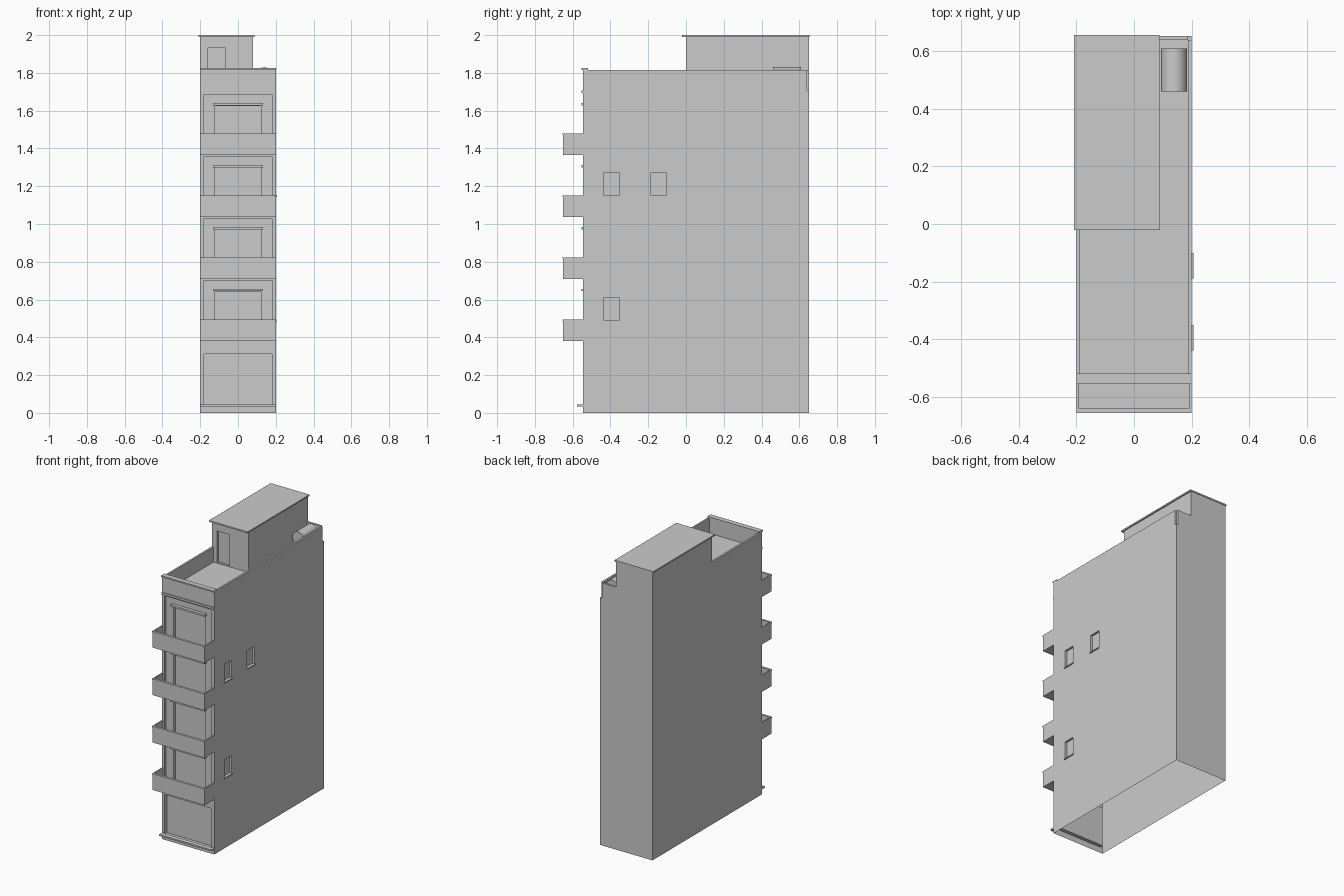
import bpy, bmesh, math

if "Cube" in bpy.data.objects:
    bpy.data.objects.remove(bpy.data.objects["Cube"])


def box(name, x0, x1, y0, y1, z0, z1):
    bm = bmesh.new()
    bmesh.ops.create_cube(bm, size=1)
    for v in bm.verts:
        v.co = ((x0 + x1) / 2 + v.co.x * (x1 - x0),
                (y0 + y1) / 2 + v.co.y * (y1 - y0),
                (z0 + z1) / 2 + v.co.z * (z1 - z0))
    me = bpy.data.meshes.new(name)
    bm.to_mesh(me)
    bm.free()
    ob = bpy.data.objects.new(name, me)
    bpy.context.collection.objects.link(ob)
    return ob


def cut(ob, boxes):
    """Subtract boxes from an object, then bake the result."""
    cutters = []
    for b in boxes:
        c = box("cutter", *b)
        c.hide_render = True
        m = ob.modifiers.new("cut", 'BOOLEAN')
        m.operation, m.solver, m.object = 'DIFFERENCE', 'EXACT', c
        cutters.append(c)
    dg = bpy.context.evaluated_depsgraph_get()
    me = bpy.data.meshes.new_from_object(ob.evaluated_get(dg))
    ob.modifiers.clear()
    ob.data = me
    for c in cutters:
        bpy.data.objects.remove(c)


FRONT, BACK, W = -0.545, 0.652, 0.2
ROOF = 1.71
FLOORS = [0.38 + 0.328 * i for i in range(4)]
WINDOWS = [(-0.435, 0.49), (-0.435, 1.15), (-0.185, 1.15)]

# Main block with roof well, facade recesses and side windows
cuts = [(-0.187, 0.187, -0.522, 0.638, ROOF, 2),        # roof well
        (-0.3, 0.08, 0.0, 0.8, ROOF, 2),                # space for stair house
        (0.187, 0.3, 0.638, 0.8, ROOF, 2),              # notch in back corner
        (-0.18, 0.18, -0.7, FRONT + 0.025, 0.04, 0.312)]  # garage
for z in FLOORS:
    cuts.append((-0.18, 0.18, -0.7, FRONT + 0.015, z + 0.012, z + 0.322))
    cuts.append((-0.122, 0.122, -0.7, FRONT + 0.035, z + 0.012, z + 0.262))
for y, z in WINDOWS:
    cuts.append((W - 0.015, 0.3, y, y + 0.08, z, z + 0.122))
body = box("building_block", -W, W, FRONT, BACK, 0, 1.815)
cut(body, cuts)

# The block is an open shell underneath
bm = bmesh.new()
bm.from_mesh(body.data)
under = [f for f in bm.faces if all(v.co.z < 1e-4 for v in f.verts)]
bmesh.ops.delete(bm, geom=under, context='FACES')
bm.to_mesh(body.data)
bm.free()

# Balconies, each with a slab, parapet walls and a rim, plus the door lintel
for i, z in enumerate(FLOORS, 1):
    t = z + 0.107
    box(f"balcony_slab_{i}", -W, W, -0.65, FRONT, z, z + 0.012)
    box(f"balcony_front_{i}", -W, W, -0.65, -0.641, z + 0.012, t)
    box(f"balcony_rim_{i}", -W, W, -0.655, -0.639, t, t + 0.008)
    for side, s in (("left", -1), ("right", 1)):
        a, b = sorted((s * W, s * 0.191))
        box(f"balcony_{side}_{i}", a, b, -0.641, FRONT, z + 0.012, t + 0.008)
    box(f"door_lintel_{i}", -0.132, 0.132, -0.552, FRONT + 0.015, z + 0.264, z + 0.277)

# Side window sills
for i, (y, z) in enumerate(WINDOWS, 1):
    box(f"window_sill_{i}", W - 0.015, 0.206, y - 0.004, y + 0.084, z - 0.007, z)

# Facade trims
box("entrance_step", -W, W, -0.577, FRONT, 0.034, 0.044)
box("facade_cornice", -W, W, -0.552, FRONT, 1.694, 1.708)
box("parapet_cap", -W, W, -0.554, -0.518, 1.815, 1.825)

# Stair house on the roof
house = box("stair_house", -W, 0.08, 0.0, BACK, ROOF, 1.99)
cut(house, [(-0.16, -0.065, -0.1, 0.015, ROOF + 0.005, 1.932)])
box("stair_house_roof", -0.208, 0.088, -0.02, 0.655, 1.99, 2.0)

# Lying water tank
bpy.ops.mesh.primitive_cylinder_add(vertices=32, radius=0.045, depth=0.148,
                                    location=(0.139, 0.534, 1.785),
                                    rotation=(math.pi / 2, 0, 0))
tank = bpy.context.object
tank.name = "water_tank"
bpy.ops.object.shade_smooth_by_angle()
